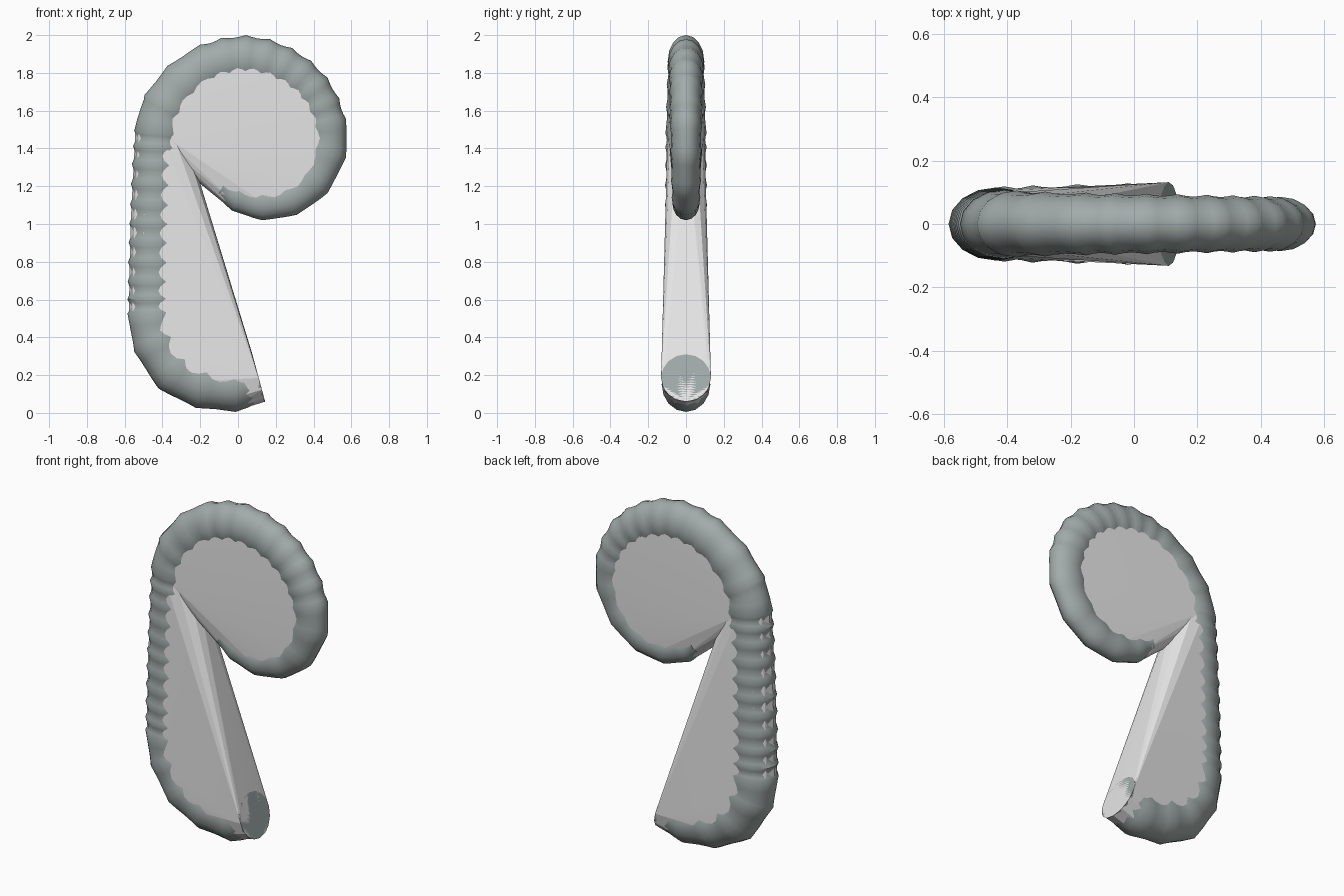
import bpy, bmesh, math
from mathutils import Vector

cube = bpy.data.objects.get("Cube")
if cube:
    bpy.data.objects.remove(cube, do_unlink=True)


def material(name, rgb):
    m = bpy.data.materials.new(name)
    m.use_nodes = True
    m.diffuse_color = (*rgb, 1)
    m.node_tree.nodes["Principled BSDF"].inputs["Base Color"].default_value = (*rgb, 1)
    return m


green_grey = material("green grey", (0.36, 0.41, 0.40))
pale_grey = material("pale grey", (0.8, 0.8, 0.8))

# Spine of the coil: x, z, in-plane radius, ridges up to the next point
SPINE = [
    (.11, .185, .13, 1), (-.02, .15, .145, 1), (-.18, .17, .15, 1),
    (-.32, .24, .15, 1), (-.41, .38, .15, 1), (-.435, .53, .15, 5),
    (-.43, 1.0, .145, 5), (-.41, 1.48, .14, 1), (-.37, 1.62, .14, 1),
    (-.28, 1.74, .135, 1), (-.15, 1.83, .13, 2), (.04, 1.87, .13, 2),
    (.23, 1.82, .125, 2), (.38, 1.70, .12, 2), (.46, 1.53, .115, 1),
    (.46, 1.38, .115, 1), (.39, 1.23, .107, 1), (.27, 1.14, .10, 1),
    (.13, 1.115, .095, 1), (.0, 1.15, .085, 1), (-.08, 1.20, .06, 1),
]
LAST = len(SPINE) - 1
SIDES = 16
STEPS = 4


def spine_at(u):
    """Smooth point, tangent and radius at parameter u along the spine."""
    i = min(int(u), LAST - 1)
    t = u - i
    p0, p1, p2, p3 = (Vector(SPINE[min(max(k, 0), LAST)][:3]) for k in range(i - 1, i + 3))
    b, c, d = p2 - p0, 2 * p0 - 5 * p1 + 4 * p2 - p3, 3 * p1 - p0 - 3 * p2 + p3
    p = p1 + (b * t + c * t * t + d * t ** 3) / 2
    tangent = b + 2 * c * t + 3 * d * t * t
    return p, Vector((tangent.x, 0, tangent.y)).normalized()


def ring(u, sides, in_plane=1.0, across=1.0, turn=0.0):
    """Oval cross-section, narrower across y toward the tip."""
    p, tangent = spine_at(u)
    normal = Vector((-tangent.z, 0, tangent.x))
    half_width = .132 - .066 * u / LAST
    points = []
    for k in range(sides):
        a = 2 * math.pi * (k + turn) / sides
        points.append(Vector((p.x, 0, p.y)) + normal * (p.z * in_plane * math.cos(a))
                      + Vector((0, half_width * across * math.sin(a), 0)))
    return points


def add_object(name, bm, mat, angle):
    bmesh.ops.recalc_face_normals(bm, faces=bm.faces)
    mesh = bpy.data.meshes.new(name)
    bm.to_mesh(mesh)
    bm.free()
    mesh.materials.append(mat)
    ob = bpy.data.objects.new(name, mesh)
    bpy.context.collection.objects.link(ob)
    bpy.ops.object.select_all(action='DESELECT')
    ob.select_set(True)
    bpy.context.view_layer.objects.active = ob
    bpy.ops.object.shade_smooth_by_angle(angle=math.radians(angle))
    return ob


# Ridged coil swept along the spine
bm = bmesh.new()
rings = []
for i in range(LAST):
    count = SPINE[i][3] * STEPS
    for s in range(count):
        dip = math.sin(math.pi * (s % STEPS) / STEPS)
        rings.append(ring(i + s / count, SIDES, 1 - .09 * dip, 1 - .07 * dip))
rings.append(ring(LAST, SIDES))
loops = [[bm.verts.new(p) for p in r] for r in rings]
for low, high in zip(loops, loops[1:]):
    for k in range(SIDES):
        n = (k + 1) % SIDES
        bm.faces.new((low[k], low[n], high[n], high[k]))
bm.faces.new(loops[0])
bm.faces.new(loops[-1])
add_object("ridged_coil", bm, green_grey, 40)


# Flat webs stretched across the coil
def web(name, first, last, across):
    bm = bmesh.new()
    for i in range(first, last + 1):
        end = i == 0
        for p in ring(i, 12, 1 if end else .955, 1 if end else across):
            bm.verts.new(p)
    hull = bmesh.ops.convex_hull(bm, input=bm.verts)
    spare = {g for g in hull["geom_interior"] + hull["geom_unused"]
             if isinstance(g, bmesh.types.BMVert)}
    bmesh.ops.delete(bm, geom=list(spare), context='VERTS')
    add_object(name, bm, pale_grey, 5)


web("lower_web", 0, 7, .9)
web("upper_web", 7, LAST, .86)
